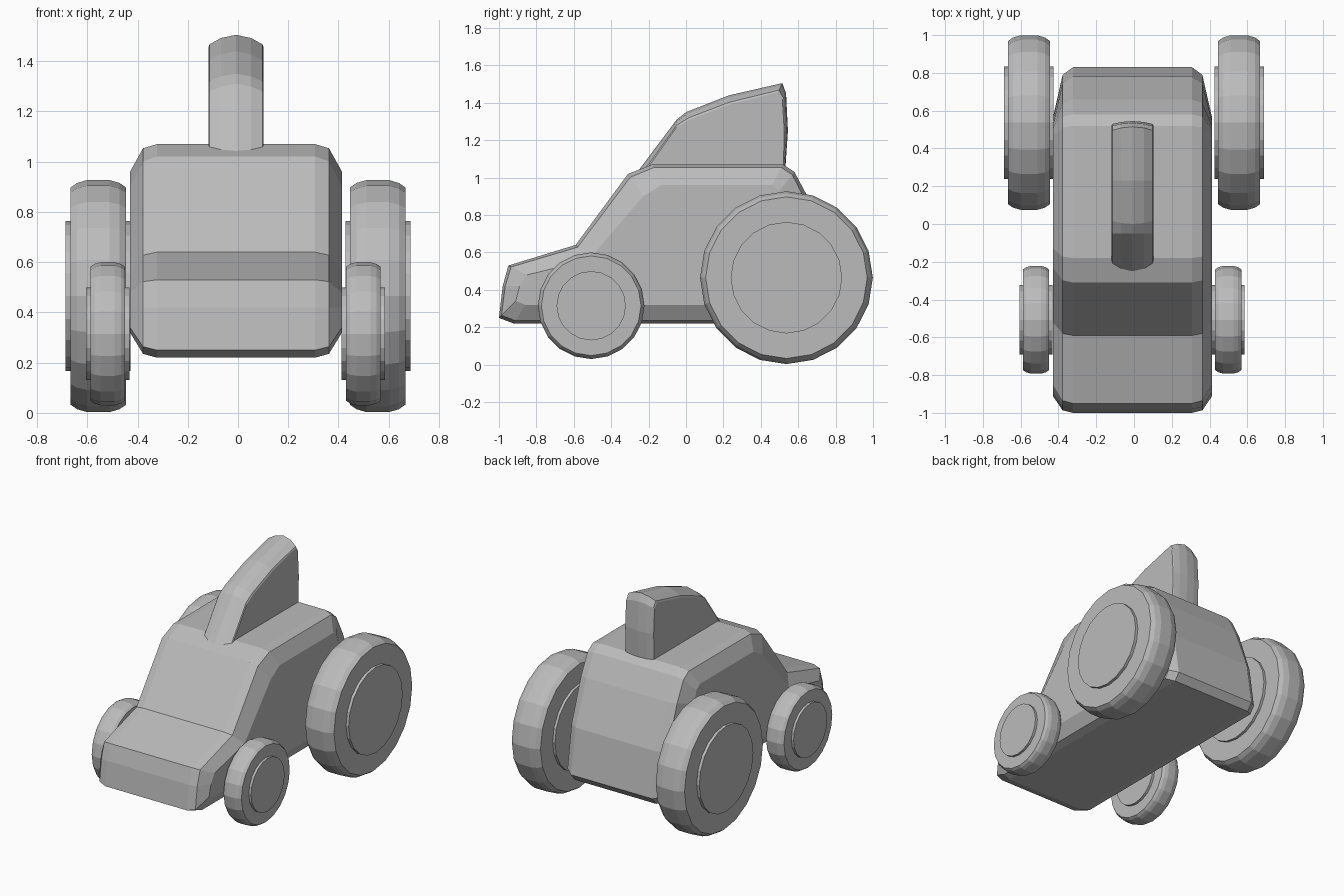
import bpy, bmesh, math

cube = bpy.data.objects.get("Cube")
if cube:
    bpy.data.objects.remove(cube, do_unlink=True)

grey = bpy.data.materials.new("plain grey")
grey.use_nodes = True
COLOUR = (0.5, 0.5, 0.5, 1)
grey.diffuse_color = COLOUR
grey.node_tree.nodes["Principled BSDF"].inputs["Base Color"].default_value = COLOUR


def loft(name, rings, closed=False):
    """Skin equal-length rings of points; cap the ends unless closed."""
    bm = bmesh.new()
    loops = [[bm.verts.new(p) for p in ring] for ring in rings]
    pairs = list(zip(loops, loops[1:]))
    if closed:
        pairs.append((loops[-1], loops[0]))
    else:
        bm.faces.new(loops[0])
        bm.faces.new(loops[-1])
    for a, b in pairs:
        for i in range(len(a)):
            j = (i + 1) % len(a)
            bm.faces.new((a[i], a[j], b[j], b[i]))
    bmesh.ops.recalc_face_normals(bm, faces=bm.faces)
    mesh = bpy.data.meshes.new(name)
    bm.to_mesh(mesh)
    bm.free()
    mesh.materials.append(grey)
    obj = bpy.data.objects.new(name, mesh)
    bpy.context.collection.objects.link(obj)
    return obj


def blend(a, b, t):
    return [(p[0] + (q[0] - p[0]) * t, p[1] + (q[1] - p[1]) * t) for p, q in zip(a, b)]


def padded(name, outer, side, steps, shift):
    """Extrude a side profile across x, rounding towards the smaller side profile."""
    stations = [(-x, t) for x, t in steps] + [(x, t) for x, t in reversed(steps) if x > 0]
    loft(name, [[(x + shift, y, z) for y, z in blend(outer, side, t)] for x, t in stations])


# Body with bonnet, windscreen and sloping back
body_outer = [(-.92, .22), (-1, .25), (-.98, .42), (-.95, .53), (-.59, .64),
              (-.31, 1.02), (-.18, 1.07), (.52, 1.07), (.58, 1.03),
              (.66, .88), (.78, .58), (.83, .27), (.79, .22)]
body_side = [(-.86, .32), (-.91, .34), (-.89, .42), (-.85, .48), (-.52, .56),
             (-.23, .9), (-.13, .96), (.46, .96), (.5, .93),
             (.52, .85), (.54, .58), (.56, .36), (.54, .32)]
padded("body", body_outer, body_side, [(.422, 1), (.37, .15), (.315, 0)], -.008)

# Roof fin, rounded along its leading edge
fin_outer = [(-.26, 1.03), (-.05, 1.31), (0, 1.35), (.23, 1.44), (.515, 1.505),
             (.535, 1.45), (.545, 1.25), (.53, 1.03)]
fin_side = [(-.22, 1.03), (-.05, 1.27), (.02, 1.31), (.23, 1.39), (.49, 1.455),
            (.515, 1.42), (.525, 1.25), (.52, 1.03)]
padded("roof_fin", fin_outer, fin_side, [(.11, 1), (.105, .75), (.06, .25), (0, 0)], -.008)


def wheel(name, y, z, section, shift):
    """Turn a tyre-and-hub section of (x, radius) points about the axle."""
    count = 20
    rings = []
    for x, r in section:
        rings.append([(x + shift, y + r * math.cos(i * math.tau / count),
                       z + r * math.sin(i * math.tau / count)) for i in range(count)])
    loft(name, rings)


def section(hub_in, tyre_in, tyre_out, hub_out, hub_r, r):
    w = tyre_out - tyre_in
    return [(hub_in, hub_r), (tyre_in, hub_r), (tyre_in, r * .935),
            (tyre_in + w * .12, r * .975), (tyre_in + w * .3, r),
            (tyre_out - w * .3, r), (tyre_out - w * .12, r * .975),
            (tyre_out, r * .935), (tyre_out, hub_r), (hub_out, hub_r)]


# Wheels on both sides
rear = section(.427, .445, .667, .687, .298, .462)
front = section(.422, .44, .578, .595, .185, .285)
for label, s in (("left", 1), ("right", -1)):
    wheel("rear_wheel_" + label, .537, .465, [(s * x, r) for x, r in rear], 0)
    wheel("front_wheel_" + label, -.507, .315, [(s * x, r) for x, r in front], -.01)
